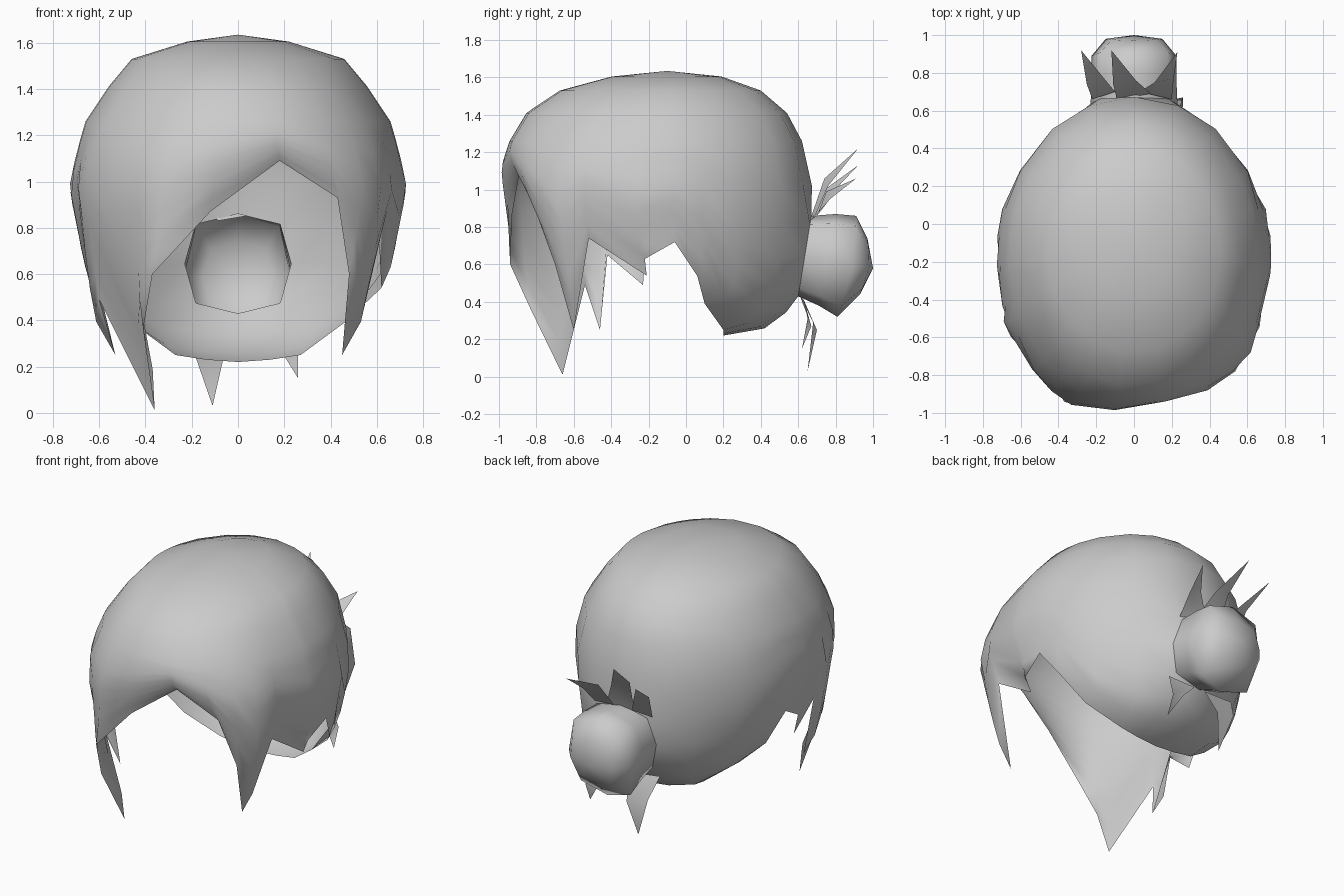
import bpy
from math import sin, cos, radians, pi, atan2
from mathutils import Vector

if "Cube" in bpy.data.objects:
    bpy.data.objects.remove(bpy.data.objects["Cube"])


def make(name, verts, faces):
    me = bpy.data.meshes.new(name)
    me.from_pydata([tuple(v) for v in verts], [], faces)
    me.validate()
    me.update()
    for p in me.polygons:
        p.use_smooth = True
    ob = bpy.data.objects.new(name, me)
    bpy.context.collection.objects.link(ob)
    return ob


# Head shell profile: z, front y, back y, half width
PROFILE = [(1.605, -.40, .19, .22), (1.53, -.68, .40, .46), (1.41, -.86, .54, .56),
           (1.26, -.95, .62, .66), (1.12, -1.0, .66, .70), (.97, -1.01, .68, .73),
           (.64, -.96, .67, .66), (.42, -.90, .60, .59), (.30, -.86, .51, .51),
           (.22, -.84, .43, .42), (.215, -.84, .50, .46), (0, -.80, .50, .43)]


def shell(a, z):
    """Point on the head shell at angle a (0 = front, 90 = right) and height z."""
    for hi, lo in zip(PROFILE, PROFILE[1:]):
        if z >= lo[0] - 1e-6:
            break
    t = (hi[0] - z) / (hi[0] - lo[0])
    f, b, w = (hi[i] + (lo[i] - hi[i]) * t for i in (1, 2, 3))
    a = radians(a)
    k = 1
    if cos(a) > 0:  # squarer front corners below the brow
        k += .04 * sin(2 * a) ** 2 * min(1, max(0, (1.35 - z) / .25))
    return Vector((w * k * sin(a), (f + b) / 2 - (b - f) / 2 * k * cos(a), z))


# Ragged hem: angle, x, y, z for the two sides, and the shared nape
RIGHT = [(14, .18, -.89, 1.09), (32, .43, -.82, .93), (45, .48, -.70, .60),
         (54, .45, -.60, .25), (64, .61, -.52, .74), (82, .62, -.21, .54),
         (87, .66, -.22, .63), (97, .68, -.06, .72)]
LEFT = [(-8, -.12, -.93, .87), (-25, -.37, -.94, .60), (-35, -.41, -.83, .36),
        (-46, -.36, -.66, .01), (-60, -.60, -.54, .49), (-66, -.53, -.46, .25),
        (-72, -.63, -.42, .65), (-82, -.62, -.23, .49), (-87, -.66, -.22, .63),
        (-97, -.68, -.06, .72)]
NAPE = [(107, .62, .06, .54), (122, .46, .10, .39), (143, .27, .20, .25),
        (161, .14, .20, .23)]
hem = (RIGHT + NAPE + [(180, 0, .20, .22)]
       + [(-a, -x, y, z) for a, x, y, z in reversed(NAPE)] + LEFT[::-1])

# Hair cap: columns from the crown down to the hem, open where the bun joins
ROWS = 7
TOP = [1.605, 1.53, 1.41, 1.26]
verts = [Vector((0, -.10, 1.635))]
for a, x, y, z in hem:
    verts += [shell(a, h) for h in TOP]
    off = Vector((x, y, z)) - shell(a, z)
    back = abs(a) > 115
    for k in range(1, ROWS + 1):
        s = k / ROWS
        h = z + (1.26 - z) * (1 - s) ** (1.7 if back else 1)
        verts.append(shell(a, h) + off * s ** (10 if back else 2))
n, m = len(hem), len(TOP) + ROWS
faces, hole = [], []
for i in range(n):
    p, q = 1 + i * m, 1 + (i + 1) % n * m
    faces.append((0, p, q))
    for j in range(m - 1):
        f = (p + j, p + j + 1, q + j + 1, q + j)
        c = sum((verts[k] for k in f), Vector()) / 4
        inside = abs(c.x) < .19 and c.y > .4 and .46 < c.z < .78
        (hole if inside else faces).append(f)

# Bun: eight-sided rings from the neck to a rounded end
# each ring: top y, top z, bottom y, bottom z, half width
N = 8
bv, bf = [], []
rings = [(.67, .86, .60, .43, .23), (.80, .87, .71, .38, .225),
         (.91, .86, .81, .32, .225), (.97, .74, .93, .44, .15)]
for ty, tz, by, bz, w in rings:
    for i in range(N):
        a = 2 * pi * i / N
        k = 1.12 if i % 2 else 1
        u = cos(a) * k
        bulge = .03 * (1 - abs(cos(a))) if ty > .85 else 0
        bv.append(Vector((w * sin(a) * k, (ty + by) / 2 + (ty - by) / 2 * u + bulge,
                          (tz + bz) / 2 + (tz - bz) / 2 * u)))
for r in range(len(rings) - 1):
    for i in range(N):
        j = (i + 1) % N
        bf.append((r * N + i, r * N + j, r * N + N + j, r * N + N + i))
bv.append(Vector((0, 1.0, .58)))
last = (len(rings) - 1) * N
bf += [(last + i, last + (i + 1) % N, len(bv) - 1) for i in range(N)]

# Pull the rim of the cap's opening onto the neck of the bun
kept = {k for f in faces for k in f}
for k in {k for f in hole for k in f} & kept:
    v = verts[k]
    verts[k] = bv[round(atan2(v.x, v.z - .64) / (pi / 4)) % N].copy()
make("hair_cap", verts, faces)
make("hair_bun", bv, bf)


# Loose tufts around the bun: base pair, bend centre, bend half width, tip
def tuft(name, a, b, mid, w, tip):
    x, y, z = mid
    make(name, [a, b, (x + w, y + .01, z - .02), (x - w, y - .01, z + .02), tip],
         [(0, 1, 2, 3), (3, 2, 4)])


tuft("tuft_top_left", (-.22, .66, .83), (-.10, .70, .86), (-.20, .75, .98), .05, (-.28, .92, 1.13))
tuft("tuft_top_middle", (-.09, .66, .83), (.09, .69, .86), (-.05, .75, 1.04), .06, (-.12, .92, 1.22))
tuft("tuft_top_right", (.03, .70, .86), (.20, .66, .83), (.16, .76, .97), .05, (.23, .91, 1.06))
tuft("tuft_low_left", (-.24, .61, .43), (-.02, .63, .41), (-.13, .69, .27), .07, (-.11, .65, .03))
tuft("tuft_low_right", (.06, .63, .41), (.24, .61, .43), (.21, .66, .29), .05, (.26, .62, .15))
